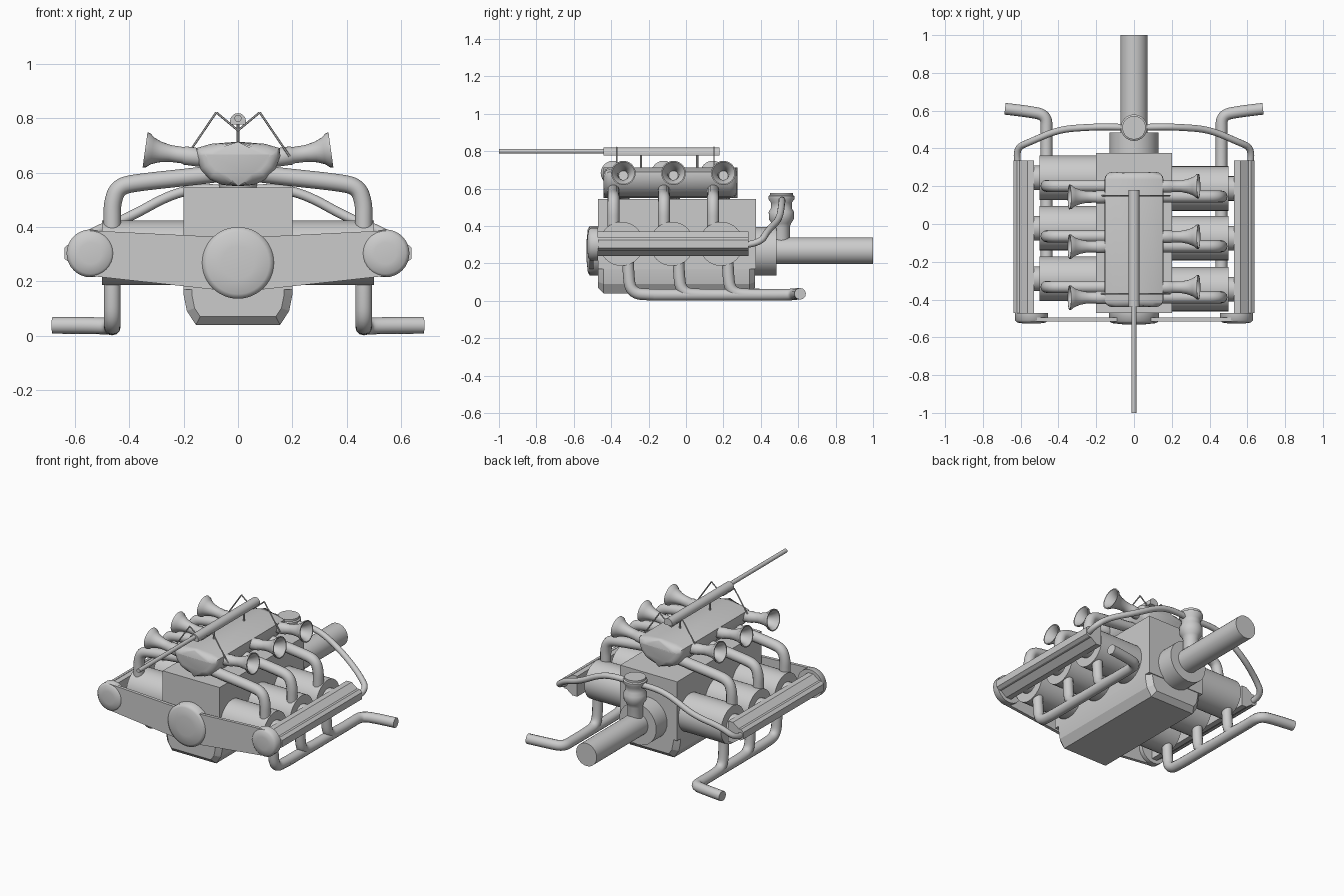
import bpy, bmesh, math
from mathutils import Vector

if "Cube" in bpy.data.objects:
    bpy.data.objects.remove(bpy.data.objects["Cube"])

SIDES = (1, -1)
CYL_Y = {1: (-0.345, -0.075, 0.188), -1: (-0.29, -0.022, 0.245)}
CYL_Z = 0.305


def finish(name, bm, angle=35):
    """Turn a bmesh into an object, smooth with sharp edges kept."""
    bmesh.ops.remove_doubles(bm, verts=bm.verts, dist=1e-5)
    bmesh.ops.recalc_face_normals(bm, faces=bm.faces)
    for f in bm.faces:
        f.smooth = True
    for e in bm.edges:
        e.smooth = len(e.link_faces) == 2 and e.calc_face_angle(0) < math.radians(angle)
    me = bpy.data.meshes.new(name)
    bm.to_mesh(me)
    bm.free()
    ob = bpy.data.objects.new(name, me)
    bpy.context.collection.objects.link(ob)
    return ob


def prism(name, profile, y0, y1, bevel=0, seg=1, angle=35):
    """Extrude an x,z profile along y, optionally rounding its ends."""
    bm = bmesh.new()
    rings = [[bm.verts.new((x, y, z)) for x, z in profile] for y in (y0, y1)]
    caps = [bm.faces.new(r) for r in rings]
    n = len(profile)
    for i in range(n):
        j = (i + 1) % n
        bm.faces.new((rings[0][i], rings[0][j], rings[1][j], rings[1][i]))
    if bevel:
        edges = list({e for f in caps for e in f.edges})
        bmesh.ops.bevel(bm, geom=edges, offset=bevel, segments=seg,
                        profile=0.5, affect='EDGES')
    return finish(name, bm, angle)


def lathe(name, profile, origin, axis, n=32, angle=35):
    """Revolve (radius, height) points about an axis."""
    bm = bmesh.new()
    q = Vector((0, 0, 1)).rotation_difference(Vector(axis).normalized())
    rings = []
    for r, h in profile:
        rings.append([bm.verts.new(Vector(origin) + q @ Vector(
            (r * math.cos(k * math.tau / n), r * math.sin(k * math.tau / n), h)))
            for k in range(n)])
    for a, b in zip(rings, rings[1:]):
        for k in range(n):
            bm.faces.new((a[k], a[(k + 1) % n], b[(k + 1) % n], b[k]))
    bm.faces.new(rings[0])
    bm.faces.new(rings[-1])
    return finish(name, bm, angle)


def rod(name, p, q, r, n=16):
    d = Vector(q) - Vector(p)
    return lathe(name, [(r, 0), (r, d.length)], p, d, n)


def pipe(name, pts, r):
    """Bent round pipe; control points are softened at the corners."""
    cu = bpy.data.curves.new(name, 'CURVE')
    cu.dimensions = '3D'
    cu.bevel_depth, cu.bevel_resolution, cu.use_fill_caps = r, 4, True
    sp = cu.splines.new('NURBS')
    sp.points.add(len(pts) - 1)
    for p, co in zip(sp.points, pts):
        p.co = (*co, 1)
    sp.order_u, sp.use_endpoint_u, sp.resolution_u = 3, True, 6
    ob = bpy.data.objects.new(name, cu)
    bpy.context.collection.objects.link(ob)
    bpy.ops.object.select_all(action='DESELECT')
    ob.select_set(True)
    bpy.context.view_layer.objects.active = ob
    bpy.ops.object.convert(target='MESH')
    bpy.ops.object.shade_smooth_by_angle(angle=math.radians(40))
    return ob


def mirror_profile(half):
    return half + [(-x, z) for x, z in reversed(half) if x > 0]


# Central block and oil pan
prism("engine_block", mirror_profile([(0.2, 0.17), (0.2, 0.545)]), -0.47, 0.375)
prism("oil_pan", mirror_profile([(0.2, 0.2), (0.2, 0.15), (0.188, 0.09), (0.155, 0.04)]),
      -0.47, 0.37, bevel=0.03, angle=15)

# Front timing cover: centre disc, side plates and end discs
lathe("timing_disc", [(0.132, 0), (0.132, 0.05), (0.115, 0.06), (0.06, 0.066)],
      (0, -0.465, 0.268), (0, -1, 0), 48, 60)
for s in SIDES:
    prism("timing_plate", [(0, 0.36), (s * 0.545, 0.387), (s * 0.545, 0.22), (0, 0.16)],
          -0.515, -0.495)
    lathe("timing_end_disc", [(0.088, 0), (0.088, 0.04), (0.075, 0.052), (0.04, 0.057)],
          (s * 0.543, -0.47, 0.303), (0, -1, 0), 32, 60)

# Rear housing and output shaft
rod("rear_housing", (0, 0.37, 0.265), (0, 0.485, 0.265), 0.13, 32)
rod("output_shaft", (0, 0.48, 0.268), (0, 1.0, 0.268), 0.072, 32)

# Side camshaft covers with a raised outer ridge
COVER = [(0.53, 0.24), (0.53, 0.37), (0.565, 0.37), (0.605, 0.34), (0.62, 0.34),
         (0.638, 0.325), (0.638, 0.282), (0.62, 0.27), (0.605, 0.27), (0.565, 0.24)]
for s in SIDES:
    prism("cam_cover", [(s * x, z) for x, z in COVER], -0.47, 0.335, angle=25)

    for cy in CYL_Y[s]:
        # Cylinder with a short neck to the cover
        rod("cylinder", (s * 0.18, cy, CYL_Z), (s * 0.5, cy, CYL_Z), 0.118, 32)
        rod("cylinder_neck", (s * 0.49, cy, CYL_Z), (s * 0.54, cy, CYL_Z), 0.065, 24)
        # Intake pipe from plenum to cylinder
        y = cy - 0.043
        pipe("intake_pipe", [(s * 0.05, y, 0.6), (s * 0.15, y, 0.587), (s * 0.36, y, 0.565),
                             (s * 0.44, y, 0.55), (s * 0.463, y, 0.49), (s * 0.463, y, 0.42),
                             (s * 0.463, y, 0.36)], 0.032)
        # Exhaust header dropping into the collector
        y = cy + 0.035
        pipe("exhaust_header", [(s * 0.463, y, 0.26), (s * 0.463, y, 0.16),
                                (s * 0.463, y + 0.015, 0.04), (s * 0.463, y + 0.13, 0.032),
                                (s * 0.463, y + 0.2, 0.032)], 0.031)
    # Collector sweeping outward at the back
    pipe("exhaust_collector", [(s * 0.463, CYL_Y[s][0] + 0.17, 0.032), (s * 0.463, 0.3, 0.032),
                               (s * 0.463, 0.48, 0.032), (s * 0.463, 0.575, 0.034),
                               (s * 0.55, 0.595, 0.038), (s * 0.683, 0.61, 0.038)], 0.031)

    # Trumpets on the plenum, hollow and flared
    for cy in CYL_Y[-s]:
        lathe("intake_trumpet",
              [(0.03, -0.04), (0.034, 0), (0.034, 0.045), (0.03, 0.05), (0.031, 0.1),
               (0.038, 0.135), (0.05, 0.165), (0.063, 0.18), (0.066, 0.192), (0.06, 0.192),
               (0.045, 0.172), (0.03, 0.14), (0.025, 0.1)],
              (s * 0.152, cy - 0.045, 0.657), (s, 0, 0.14), 24, 50)

    # Breather hose around the back corner
    pipe("breather_hose", [(0, 0.51, 0.535), (s * 0.13, 0.515, 0.545), (s * 0.25, 0.512, 0.52),
                           (s * 0.4, 0.5, 0.435), (s * 0.55, 0.435, 0.375),
                           (s * 0.63, 0.4, 0.31), (s * 0.615, 0.32, 0.3)], 0.018)

    # Throttle linkage rods
    for y in (-0.37, 0.15):
        rod("linkage_upper", (0, y, 0.775 - 0.02), (s * 0.08, y, 0.822), 0.004, 6)
        rod("linkage_lower", (s * 0.08, y, 0.822), (s * 0.19, y, 0.66), 0.004, 6)

# Plenum chamber
prism("plenum", [(0.0, 0.55), (0.06, 0.555), (0.105, 0.575), (0.138, 0.612), (0.156, 0.66),
                 (0.154, 0.69), (0.1, 0.706), (0.0, 0.714), (-0.1, 0.706), (-0.154, 0.69),
                 (-0.156, 0.66), (-0.138, 0.612), (-0.105, 0.575), (-0.06, 0.555)],
      -0.44, 0.275, bevel=0.04, seg=4, angle=50)

# Long rod on top: half-round sleeve, thin rod and posts
sleeve = [(0.029 * math.cos(math.pi * i / 10), 0.79 + 0.029 * math.sin(math.pi * i / 10))
          for i in range(11)]
prism("rod_sleeve", sleeve + [(-0.027, 0.777), (0.027, 0.777)], -0.44, 0.18)
rod("long_rod", (0, -1.0, 0.8), (0, -0.42, 0.8), 0.013)
for y in (-0.24, 0.06):
    rod("rod_post", (0, y, 0.7), (0, y, 0.785), 0.006, 8)

# Upright canister on the rear housing
lathe("canister", [(0.045, 0.25), (0.045, 0.395), (0.052, 0.415), (0.066, 0.435), (0.068, 0.475),
                   (0.056, 0.495), (0.056, 0.525), (0.07, 0.545), (0.07, 0.56), (0.062, 0.565),
                   (0.062, 0.578)], (0, 0.51, 0), (0, 0, 1), 32, 40)
